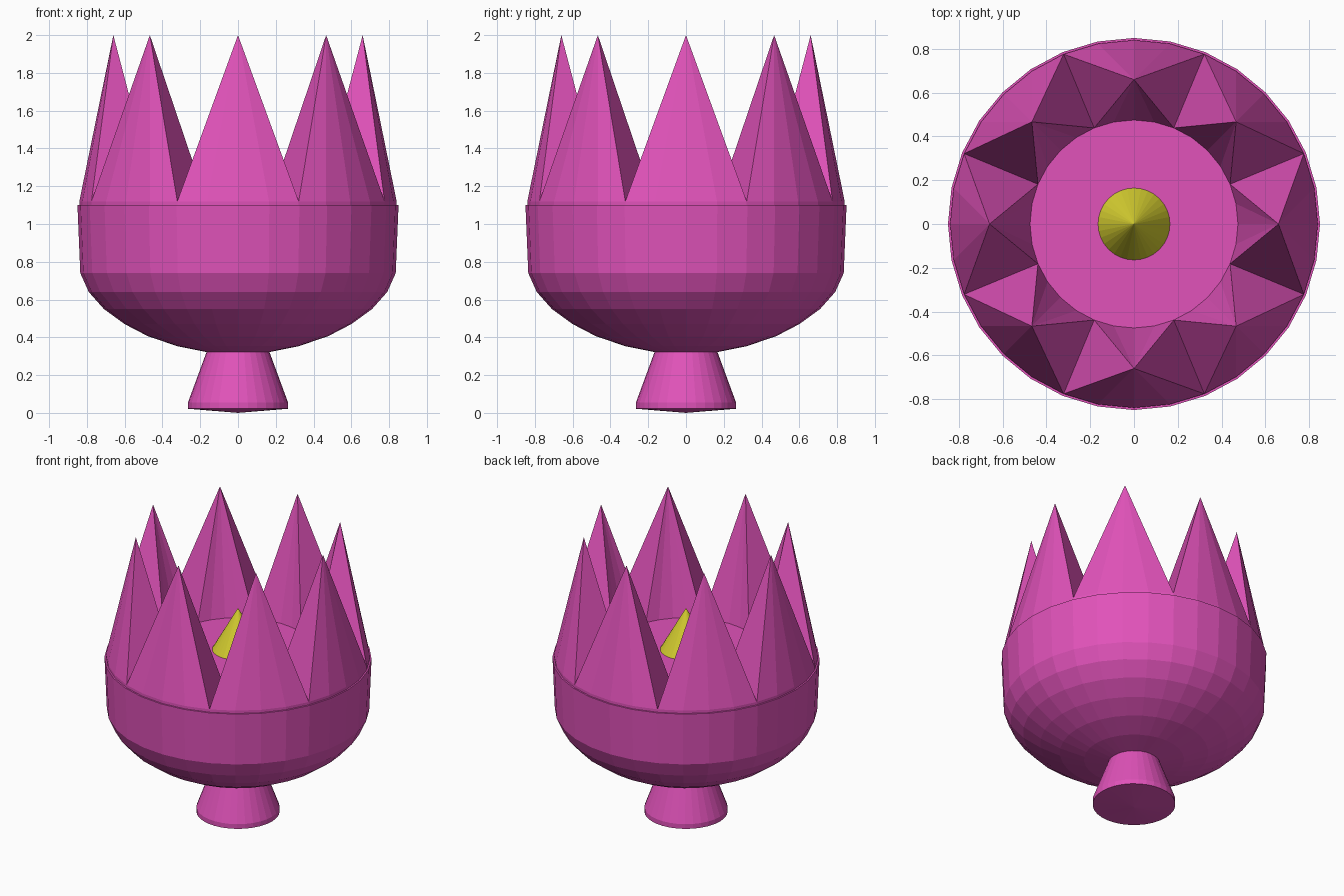
import bpy
import bmesh
import math

if "Cube" in bpy.data.objects:
    bpy.data.objects.remove(bpy.data.objects["Cube"])

SEG = 32
SPIKES = 8


def make_material(name, rgb):
    mat = bpy.data.materials.new(name)
    mat.diffuse_color = (*rgb, 1.0)
    mat.use_nodes = True
    mat.node_tree.nodes["Principled BSDF"].inputs["Base Color"].default_value = mat.diffuse_color
    return mat


def finish(name, bm, mat):
    bmesh.ops.recalc_face_normals(bm, faces=bm.faces)
    mesh = bpy.data.meshes.new(name)
    bm.to_mesh(mesh)
    bm.free()
    mesh.materials.append(mat)
    obj = bpy.data.objects.new(name, mesh)
    bpy.context.collection.objects.link(obj)
    return obj


def polar(r, angle, z):
    return (r * math.cos(angle), r * math.sin(angle), z)


def lathe(name, profile, mat):
    """Closed turned solid from (radius, height) points, bottom to top."""
    bm = bmesh.new()
    rings = []
    for r, z in profile:
        if r == 0:
            rings.append([bm.verts.new((0, 0, z))] * SEG)
        else:
            rings.append([bm.verts.new(polar(r, math.tau * i / SEG, z)) for i in range(SEG)])
    for low, high in zip(rings, rings[1:]):
        for i in range(SEG):
            j = (i + 1) % SEG
            corners = list(dict.fromkeys((low[i], low[j], high[j], high[i])))
            bm.faces.new(corners)
    # flat caps on open ends
    for (r, z), ring in ((profile[0], rings[0]), (profile[-1], rings[-1])):
        if r > 0:
            bm.faces.new(ring)
    return finish(name, bm, mat)


def spike(name, centre_angle, mat):
    """Pointed tooth: an apex over a sector of the crown ring."""
    steps = SEG // SPIKES
    angles = [centre_angle + math.tau * (k - steps / 2) / SEG for k in range(steps + 1)]
    bm = bmesh.new()
    apex = bm.verts.new(polar(0.66, centre_angle, 2.0))
    outer = [bm.verts.new(polar(0.84, a, 1.12)) for a in angles]
    inner = [bm.verts.new(polar(0.475, a, 1.16)) for a in angles]
    loop = outer + inner[::-1]
    for a, b in zip(loop, loop[1:] + loop[:1]):
        bm.faces.new((a, b, apex))
    for k in range(steps):
        bm.faces.new((outer[k], inner[k], inner[k + 1], outer[k + 1]))
    return finish(name, bm, mat)


pink = make_material("pink", (0.75, 0.085, 0.49))
yellow = make_material("yellow", (0.68, 0.63, 0.03))

# flared foot
lathe("foot", [(0, 0.0), (0.265, 0.022), (0.265, 0.055), (0.16, 0.34)], pink)

# rounded bowl with a thin rim
lathe("bowl", [(0.165, 0.322), (0.32, 0.353), (0.475, 0.405), (0.60, 0.47),
               (0.71, 0.55), (0.79, 0.64), (0.835, 0.74), (0.85, 1.10)], pink)

# band under the spikes and the raised floor
lathe("crown_base", [(0.84, 1.09), (0.84, 1.12), (0.475, 1.16)], pink)

# ring of spikes
for n in range(SPIKES):
    spike(f"spike_{n + 1}", math.tau * n / SPIKES, pink)

# central cone
lathe("centre_cone", [(0.167, 1.155), (0, 1.45)], yellow)
